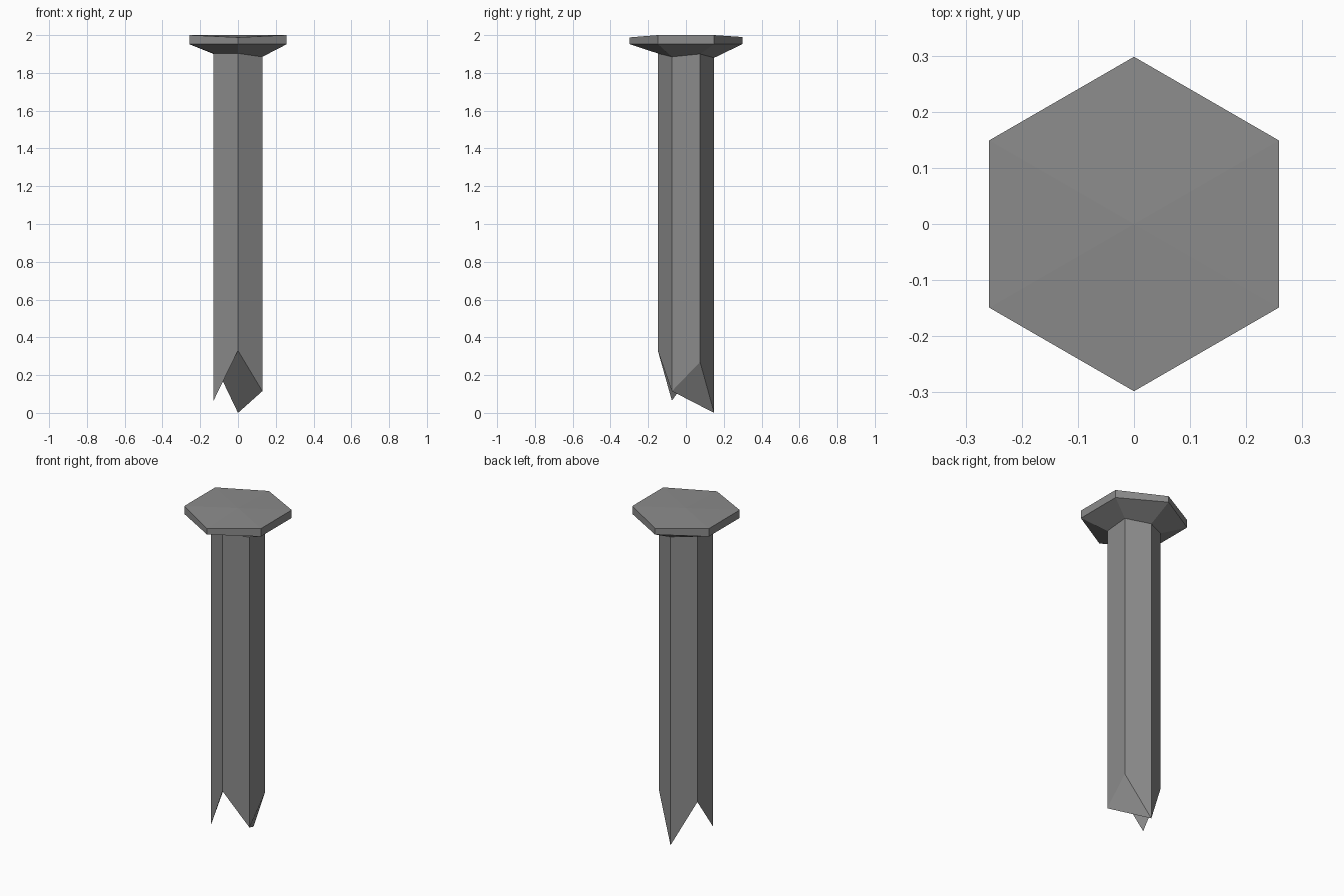
import bpy, bmesh, math

if "Cube" in bpy.data.objects:
    bpy.data.objects.remove(bpy.data.objects["Cube"])

stone = bpy.data.materials.new("grey stone")
stone.diffuse_color = (0.26, 0.26, 0.26, 1)
stone.use_nodes = True
stone.node_tree.nodes["Principled BSDF"].inputs["Base Color"].default_value = stone.diffuse_color

bm = bmesh.new()


def ring(radius, heights):
    """Hexagon ring starting at the front corner, one height per corner."""
    return [bm.verts.new((radius * math.cos(math.radians(-90 + 60 * i)),
                          radius * math.sin(math.radians(-90 + 60 * i)), z))
            for i, z in enumerate(heights)]


def bridge(lower, upper):
    for i in range(6):
        j = (i + 1) % 6
        bm.faces.new((lower[i], lower[j], upper[j], upper[i]))


# corner order: front, front right, back right, back, back left, front left
tip = ring(0.149, [0.33, 0.115, 0.27, 0.0, 0.27, 0.065])
neck = ring(0.149, [1.903, 1.885, 1.90, 1.88, 1.90, 1.903])
rim_low = ring(0.298, [1.952] * 6)
rim_top = ring(0.298, [1.988, 2.0, 2.0, 1.99, 2.0, 2.0])

# shaft, flared underside of the head, rim
bridge(tip, neck)
bridge(neck, rim_low)
bridge(rim_low, rim_top)

# slightly uneven top
centre = bm.verts.new((0, 0, 2.0))
for i in range(6):
    bm.faces.new((rim_top[i], rim_top[(i + 1) % 6], centre))

# jagged broken end
for a, b, c in ((1, 3, 2), (0, 3, 1), (0, 4, 3), (0, 5, 4)):
    bm.faces.new((tip[a], tip[b], tip[c]))

bmesh.ops.recalc_face_normals(bm, faces=bm.faces)
mesh = bpy.data.meshes.new("broken_column")
bm.to_mesh(mesh)
bm.free()
mesh.materials.append(stone)
bpy.context.collection.objects.link(bpy.data.objects.new("broken_column", mesh))
